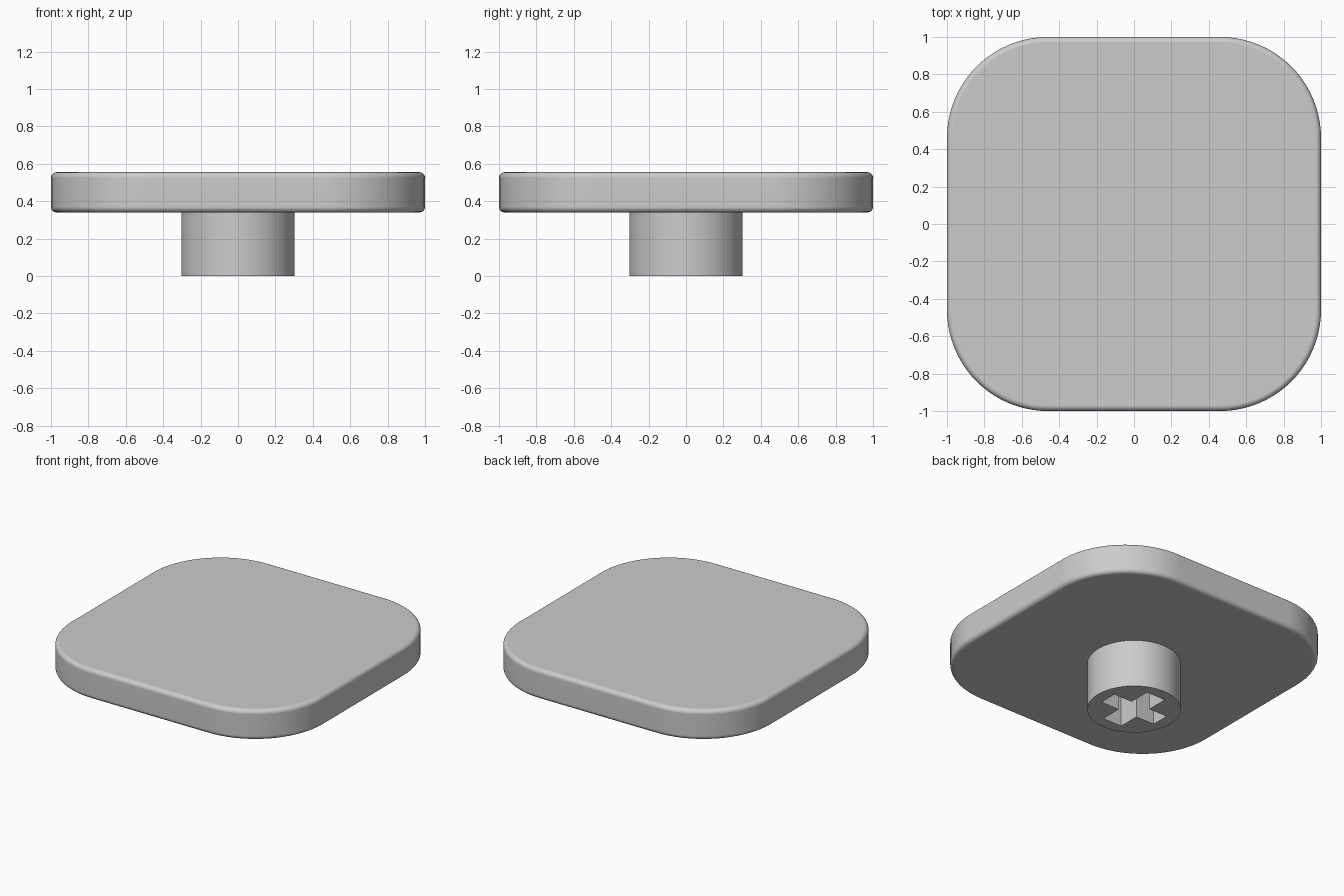
import bpy, bmesh, math

default = bpy.data.objects.get("Cube")
if default:
    bpy.data.objects.remove(default, do_unlink=True)

PLATE_BOTTOM, PLATE_TOP = 0.34, 0.555
CORNER, RIM = 0.54, 0.03
STEM_RADIUS = 0.302
SLOT_LENGTH, SLOT_WIDE, SLOT_NARROW = 0.44, 0.15, 0.13

# Single grey plastic
grey = bpy.data.materials.new("grey_plastic")
grey.use_nodes = True
grey.diffuse_color = (0.6, 0.6, 0.6, 1)
grey.node_tree.nodes["Principled BSDF"].inputs["Base Color"].default_value = (0.6, 0.6, 0.6, 1)


def make_object(name, bm):
    mesh = bpy.data.meshes.new(name)
    bm.to_mesh(mesh)
    bm.free()
    mesh.materials.append(grey)
    obj = bpy.data.objects.new(name, mesh)
    bpy.context.collection.objects.link(obj)
    return obj


def box(sx, sy, z0, z1):
    bm = bmesh.new()
    bmesh.ops.create_cube(bm, size=1)
    bmesh.ops.scale(bm, vec=(sx, sy, z1 - z0), verts=bm.verts)
    bmesh.ops.translate(bm, vec=(0, 0, (z0 + z1) / 2), verts=bm.verts)
    return bm


def activate(obj):
    bpy.ops.object.select_all(action="DESELECT")
    obj.select_set(True)
    bpy.context.view_layer.objects.active = obj


def smooth(obj):
    activate(obj)
    bpy.ops.object.shade_smooth_by_angle(angle=math.radians(30))
    weighted = obj.modifiers.new("flat_face_normals", "WEIGHTED_NORMAL")
    weighted.keep_sharp = True


# Cap plate: rounded square with softened top and bottom rims
bm = box(2, 2, PLATE_BOTTOM, PLATE_TOP)
upright = [e for e in bm.edges if abs(e.verts[0].co.z - e.verts[1].co.z) > 0.1]
bmesh.ops.bevel(bm, geom=upright, offset=CORNER, segments=20, profile=0.5, affect="EDGES")
rims = [e for e in bm.edges if abs(e.verts[0].co.z - e.verts[1].co.z) < 0.01]
bmesh.ops.bevel(bm, geom=rims, offset=RIM, segments=5, profile=0.5, affect="EDGES")
smooth(make_object("cap_plate", bm))

# Round stem under the plate
bm = bmesh.new()
bmesh.ops.create_cone(bm, cap_ends=True, segments=64, radius1=STEM_RADIUS,
                      radius2=STEM_RADIUS, depth=PLATE_BOTTOM)
bmesh.ops.translate(bm, vec=(0, 0, PLATE_BOTTOM / 2), verts=bm.verts)
stem = make_object("stem", bm)

# Cross-shaped socket cut up into the stem
for sx, sy in ((SLOT_LENGTH, SLOT_NARROW), (SLOT_WIDE, SLOT_LENGTH)):
    cutter = make_object("slot_cutter", box(sx, sy, -0.1, PLATE_BOTTOM - 0.01))
    cutter.hide_render = True
    cut = stem.modifiers.new("slot", "BOOLEAN")
    cut.operation = "DIFFERENCE"
    cut.solver = "EXACT"
    cut.object = cutter
    activate(stem)
    bpy.ops.object.modifier_apply(modifier=cut.name)
    bpy.data.objects.remove(cutter, do_unlink=True)
smooth(stem)
